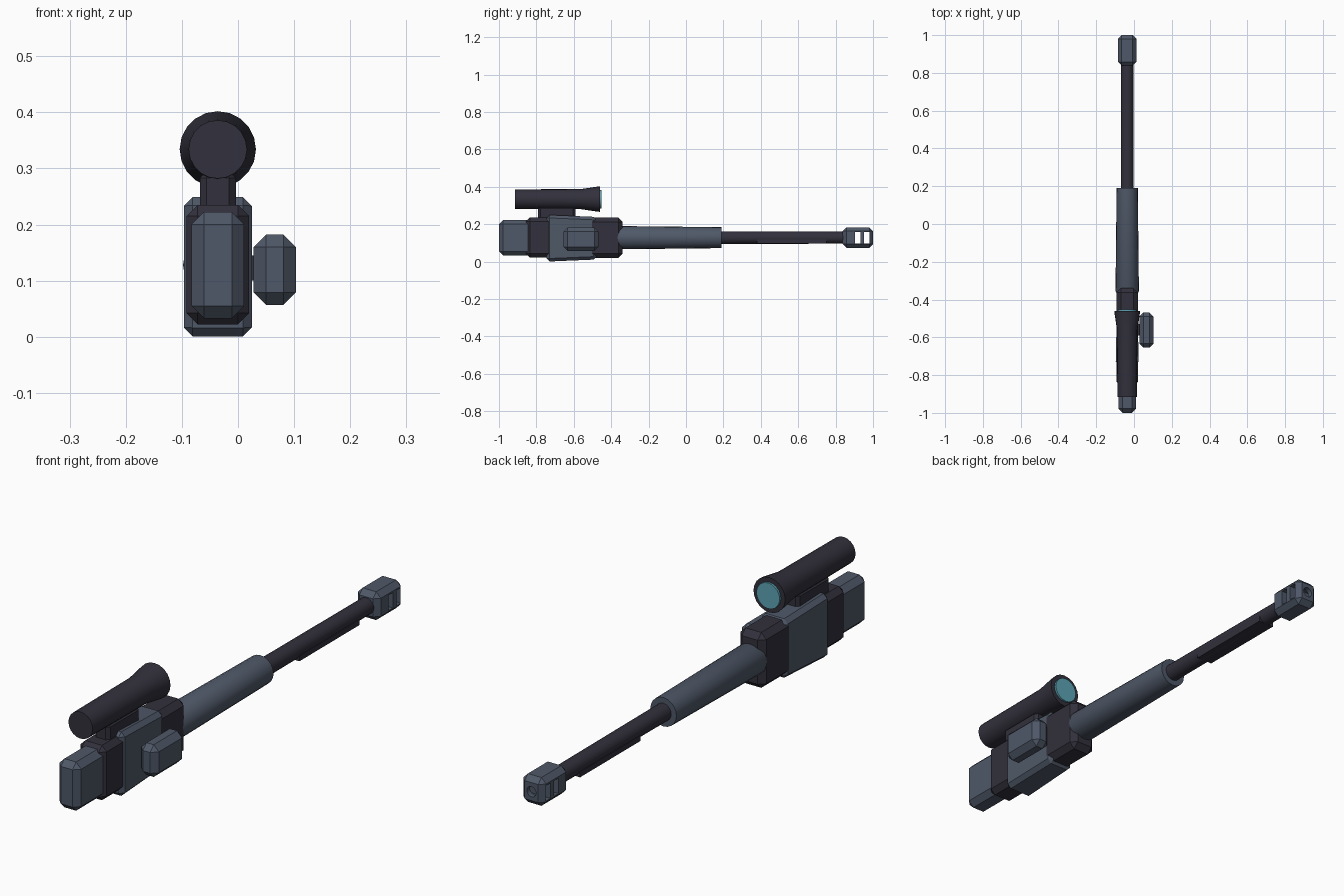
import bpy, bmesh, math
from mathutils import Matrix

cube = bpy.data.objects.get("Cube")
if cube:
    bpy.data.objects.remove(cube, do_unlink=True)

AXIS_X = -0.036   # centreline of the body
BORE_Z = 0.128    # height of the barrel axis


def material(name, rgb):
    m = bpy.data.materials.new(name)
    m.use_nodes = True
    m.diffuse_color = (*rgb, 1)
    node = next(n for n in m.node_tree.nodes if n.type == "BSDF_PRINCIPLED")
    node.inputs["Base Color"].default_value = (*rgb, 1)
    node.inputs["Roughness"].default_value = 0.7
    return m


DARK = material("charcoal", (0.032, 0.030, 0.045))
GREY = material("slate grey", (0.078, 0.098, 0.138))
TEAL = material("lens teal", (0.11, 0.37, 0.46))


def finish(name, bm, mat, smooth=False):
    bmesh.ops.recalc_face_normals(bm, faces=bm.faces[:])
    mesh = bpy.data.meshes.new(name)
    bm.to_mesh(mesh)
    bm.free()
    mesh.materials.append(mat)
    ob = bpy.data.objects.new(name, mesh)
    bpy.context.collection.objects.link(ob)
    if smooth:
        bpy.ops.object.select_all(action="DESELECT")
        ob.select_set(True)
        bpy.context.view_layer.objects.active = ob
        bpy.ops.object.shade_smooth_by_angle(angle=math.radians(35))
    return ob


def block(name, x, y, z, mat, chamfer=0.0, taper=1.0):
    """Chamfered box from (min, max) ranges; taper scales its +y end."""
    bm = bmesh.new()
    bmesh.ops.create_cube(bm, size=1)
    mid_x, mid_z = sum(x) / 2, sum(z) / 2
    for v in bm.verts:
        s = taper if v.co.y > 0 else 1
        v.co.x = mid_x + v.co.x * (x[1] - x[0]) * s
        v.co.z = mid_z + v.co.z * (z[1] - z[0]) * s
        v.co.y = y[1] if v.co.y > 0 else y[0]
    if chamfer:
        bmesh.ops.bevel(bm, geom=bm.edges[:], offset=chamfer, segments=1,
                        profile=0.5, affect="EDGES", clamp_overlap=True)
    return finish(name, bm, mat)


def lathe(name, profile, z, mat, sides=20):
    """Capped turned part along y from (y, radius) pairs."""
    bm = bmesh.new()
    rings = []
    for y, r in profile:
        ring = []
        for i in range(sides):
            a = 2 * math.pi * i / sides
            ring.append(bm.verts.new((AXIS_X + r * math.cos(a), y, z + r * math.sin(a))))
        rings.append(ring)
    for a, b in zip(rings, rings[1:]):
        for i in range(sides):
            j = (i + 1) % sides
            bm.faces.new((a[i], a[j], b[j], b[i]))
    bm.faces.new(rings[0])
    bm.faces.new(rings[-1])
    return finish(name, bm, mat, smooth=True)


def centred(half):
    return (AXIS_X - half, AXIS_X + half)


def cut(target, cutter):
    mod = target.modifiers.new("cut", "BOOLEAN")
    mod.operation = "DIFFERENCE"
    mod.solver = "EXACT"
    mod.object = cutter
    bpy.ops.object.select_all(action="DESELECT")
    target.select_set(True)
    bpy.context.view_layer.objects.active = target
    bpy.ops.object.modifier_apply(modifier=mod.name)
    bpy.data.objects.remove(cutter, do_unlink=True)


# Body: stock, receiver and the sleeve around it
block("stock", centred(0.047), (-1.0, -0.82), (0.033, 0.222), GREY, 0.022)
block("receiver_rear", centred(0.056), (-0.855, -0.6), (0.022, 0.235), DARK, 0.02)
block("receiver_front", centred(0.056), (-0.6, -0.34), (0.02, 0.235), DARK, 0.022)
block("receiver_sleeve", centred(0.061), (-0.745, -0.478), (0.0, 0.25), GREY, 0.016, 0.91)

# Side pod and its stub
block("side_pod", (0.028, 0.103), (-0.655, -0.468), (0.057, 0.182), GREY, 0.022)
block("side_pod_stub", (0.01, 0.04), (-0.59, -0.53), (0.1, 0.145), DARK)

# Handguard and barrel
lathe("handguard", [(-0.375, 0.052), (-0.355, 0.062), (0.19, 0.056)], BORE_Z, GREY)
lathe("barrel", [(0.15, 0.034), (0.87, 0.032)], BORE_Z, DARK)
block("barrel_rib", centred(0.034), (0.38, 0.75), (0.097, 0.118), DARK)

# Muzzle brake with side ports and bore
muzzle = block("muzzle_brake", centred(0.049), (0.838, 1.0), (0.073, 0.183), GREY, 0.02)
for start in (0.904, 0.953):
    cut(muzzle, block("port_cutter", centred(0.1), (start, start + 0.028), (0.097, 0.157), GREY))
cut(muzzle, lathe("bore_cutter", [(0.92, 0.02), (1.05, 0.02)], BORE_Z, GREY, 12))

# Scope on its mount
SCOPE_Z = 0.334
block("scope_mount", centred(0.032), (-0.79, -0.592), (0.215, 0.295), DARK, 0.012)
lathe("scope_tube", [(-0.915, 0.052), (-0.56, 0.054), (-0.48, 0.066), (-0.46, 0.068)],
      SCOPE_Z, DARK)
lathe("scope_lens", [(-0.47, 0.05), (-0.452, 0.05)], SCOPE_Z, TEAL)
